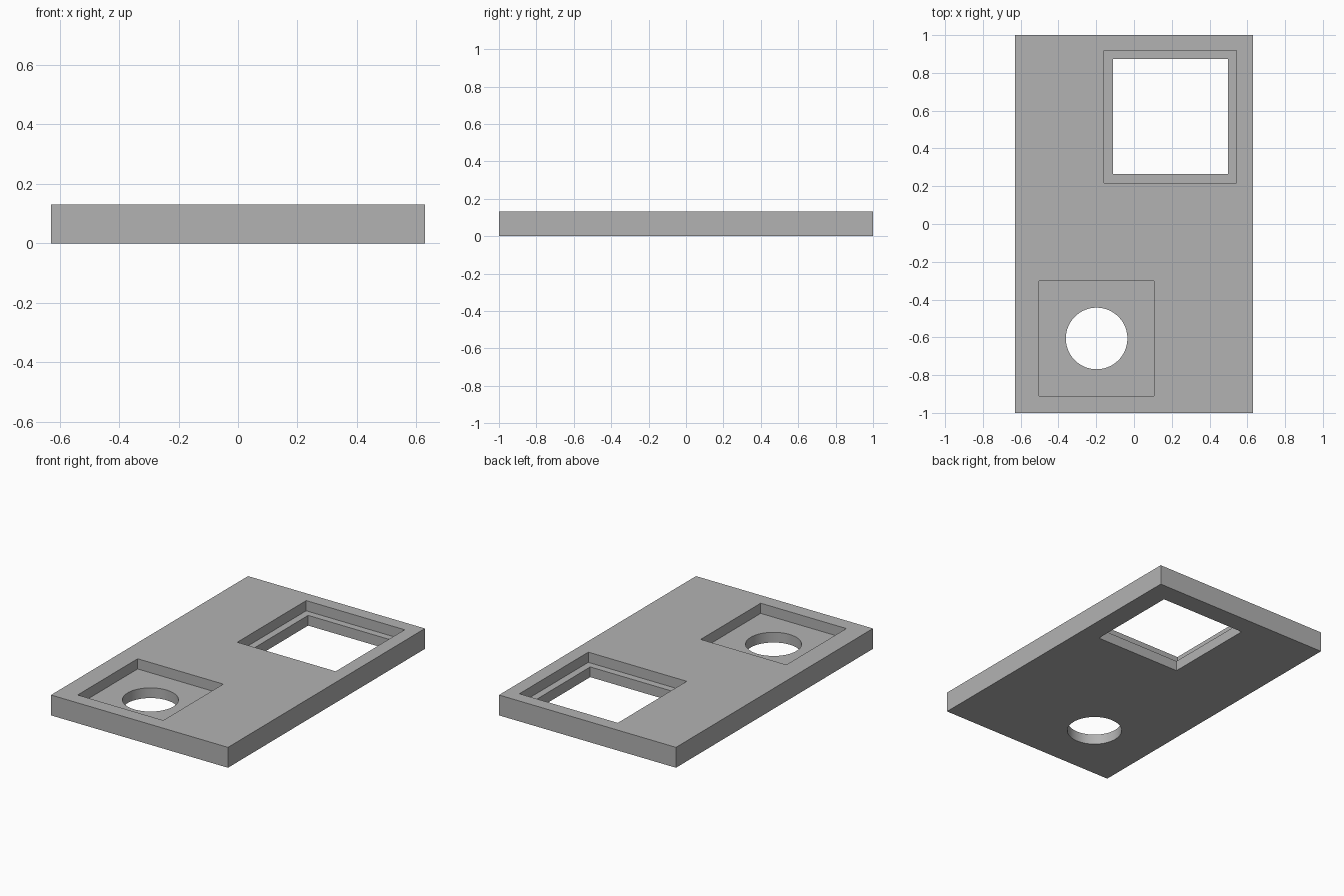
import bpy

old = bpy.data.objects.get("Cube")
if old:
    bpy.data.objects.remove(old, do_unlink=True)

THICK = 0.131
FLOOR = THICK / 2      # height of the recess floors
OVER = 0.1             # how far cutters reach past the plate

grey = bpy.data.materials.new("mid grey")
grey.use_nodes = True
colour = (0.448, 0.448, 0.448, 1)
grey.diffuse_color = colour
grey.node_tree.nodes["Principled BSDF"].inputs["Base Color"].default_value = colour


def box(name, centre, size, z0, z1):
    bpy.ops.mesh.primitive_cube_add(size=1, location=(*centre, (z0 + z1) / 2))
    ob = bpy.context.object
    ob.name = name
    ob.scale = (*size, z1 - z0)
    bpy.ops.object.transform_apply(location=True, rotation=False, scale=True)
    ob.data.materials.append(grey)
    return ob


def cylinder(name, centre, radius, z0, z1):
    bpy.ops.mesh.primitive_cylinder_add(vertices=96, radius=radius, depth=z1 - z0,
                                        location=(*centre, (z0 + z1) / 2))
    ob = bpy.context.object
    ob.name = name
    ob.data.materials.append(grey)
    return ob


# Flat rectangular plate
plate = box("plate", (0, 0), (1.258, 2), 0, THICK)

# Stepped square window at the back, square pocket with a round hole at the front
window = (0.192, 0.568)
pocket = (-0.198, -0.606)
cutters = [
    box("window_recess_cutter", window, (0.70, 0.70), FLOOR, THICK + OVER),
    box("window_opening_cutter", window, (0.609, 0.609), -OVER, THICK + OVER),
    box("pocket_recess_cutter", pocket, (0.609, 0.609), FLOOR, THICK + OVER),
    cylinder("pocket_hole_cutter", pocket, 0.163, -OVER, THICK + OVER),
]

# Cut each shape out of the plate
bpy.ops.object.select_all(action="DESELECT")
bpy.context.view_layer.objects.active = plate
plate.select_set(True)
for cutter in cutters:
    mod = plate.modifiers.new(cutter.name, "BOOLEAN")
    mod.operation = "DIFFERENCE"
    mod.solver = "EXACT"
    mod.object = cutter
    bpy.ops.object.modifier_apply(modifier=mod.name)
for cutter in cutters:
    bpy.data.objects.remove(cutter, do_unlink=True)

# Round hole wall smooth, all corners sharp
bpy.ops.object.shade_smooth_by_angle(angle=0.5)
